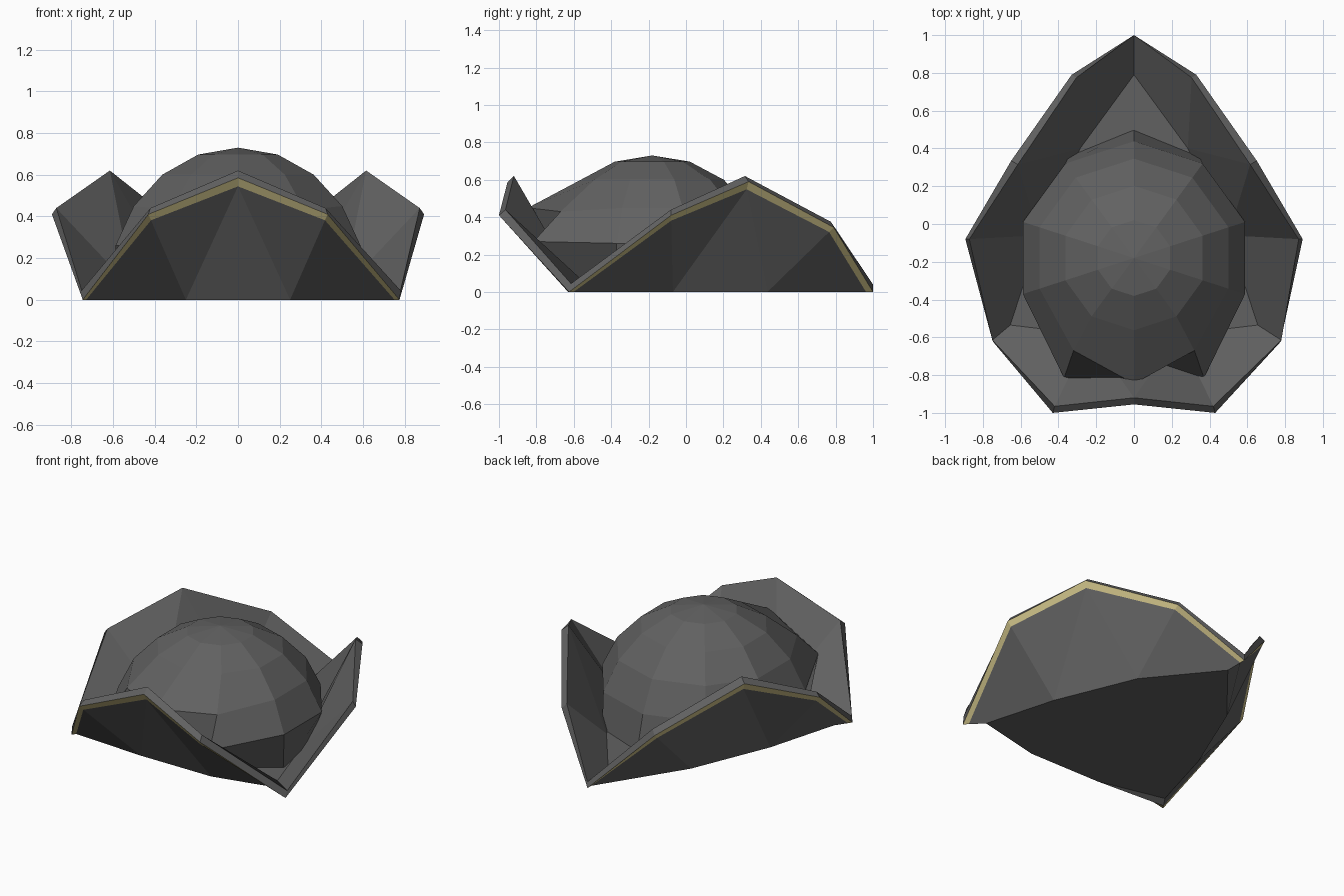
import bpy, bmesh, math
from mathutils import Vector

if "Cube" in bpy.data.objects:
    bpy.data.objects.remove(bpy.data.objects["Cube"])

def mat(name, col):
    m = bpy.data.materials.new(name)
    m.diffuse_color = (*col, 1)
    m.use_nodes = True
    m.node_tree.nodes["Principled BSDF"].inputs["Base Color"].default_value = m.diffuse_color
    return m

felt = mat("dark_felt", (0.12, 0.12, 0.12))
gold = mat("gold_trim", (0.6, 0.52, 0.24))

def finish(name, bm, mats):
    bmesh.ops.recalc_face_normals(bm, faces=bm.faces)
    me = bpy.data.meshes.new(name)
    bm.to_mesh(me)
    bm.free()
    for m in mats:
        me.materials.append(m)
    ob = bpy.data.objects.new(name, me)
    bpy.context.collection.objects.link(ob)
    return ob

def mirrored(half):
    """Right-hand points front to back, completed by the left-hand ones."""
    left = [(-x, y, z) for x, y, z in reversed(half) if x > 0]
    return [Vector(p) for p in half + left]

# Brim rings: 12 rim points, 9 base points (three upturned sides)
rim_out = mirrored([(0, -.955, .585), (.43, -1, .41), (.76, -.625, 0), (.893, -.08, .41),
                    (.65, .335, .59), (.33, .79, .345), (0, 1, 0)])
rim_in = mirrored([(0, -.92, .62), (.42, -.965, .44), (.775, -.615, .045), (.872, -.08, .44),
                   (.615, .315, .62), (.305, .775, .375), (0, 1, .04)])
# The two front corners are slightly uneven
rim_out[2].x, rim_out[10].x = .775, -.745
rim_in[2].x, rim_in[10].x = .78, -.75
base = mirrored([(.25, -.63, 0), (.68, -.53, 0), (.55, -.07, 0), (.34, .435, 0), (0, .85, 0)])
floor = mirrored([(.235, -.585, .045), (.655, -.535, .045), (.5, -.06, .045),
                  (.285, .4, .045), (0, .79, .045)])

# Lower edge of the gold trim, a little way down the outer face
trim_low = [None] * 12
for k in range(3):
    b = [base[(1 + 3 * k + i) % 9] for i in range(4)]
    feet = [b[0], b[1], (b[1] + b[2]) / 2, b[2]]
    for i in range(4):
        r = (2 + 4 * k + i) % 12
        trim_low[r] = rim_out[r].lerp(feet[i], .07 if i else .25)

bm = bmesh.new()
add = lambda pts: [bm.verts.new(p) for p in pts]
RO, RI, B, F, T = map(add, (rim_out, rim_in, base, floor, trim_low))

def flaps(rim, ring):
    for k in range(3):
        r = [rim[(2 + 4 * k + i) % 12] for i in range(5)]
        b = [ring[(1 + 3 * k + i) % 9] for i in range(4)]
        for f in ((r[0], r[1], b[1], b[0]), (r[1], r[2], b[1]), (b[1], r[2], b[2]),
                  (r[2], r[3], b[2]), (r[3], r[4], b[3], b[2])):
            bm.faces.new(f)

flaps(T, B)
flaps(RI, F)
bm.faces.new(B)
bm.faces.new(F)
for i in range(12):
    j = (i + 1) % 12
    bm.faces.new((RO[i], RO[j], RI[j], RI[i]))
    bm.faces.new((T[i], T[j], RO[j], RO[i])).material_index = 1
finish("upturned_brim", bm, (felt, gold))

# Crown: ten-sided half dome, lower points fitted to the inside of the brim
fitted = {(3, 7): (0, -.845, .45), (3, 8): (.32, -.67, .43), (4, 8): (.37, -.815, .27),
          (4, 7): (0, -.74, .26), (5, 8): (.25, -.6, .03), (5, 7): (0, -.6, .03),
          (5, 9): (.58, -.37, .03), (5, 0): (.5, 0, .03), (5, 1): (.345, .36, .03),
          (5, 2): (0, .5, .03)}
bm = bmesh.new()
cy, cz, R, H, n = -.18, .05, .65, .68, 10
rings = []
for k in range(1, 6):
    t = math.radians(18 * k)
    ring = []
    for s in range(n):
        a = math.radians(18 + 36 * s)
        p = (R * math.sin(t) * math.cos(a), cy + R * math.sin(t) * math.sin(a),
             cz + H * math.cos(t))
        twin = (4 - s) % n                      # same point on the other side
        if (k, s) in fitted:
            p = fitted[k, s]
        elif (k, twin) in fitted:
            x, y, z = fitted[k, twin]
            p = (-x, y, z)
        ring.append(bm.verts.new(p))
    rings.append(ring)
top = bm.verts.new((0, cy, cz + H))
for s in range(n):
    e = (s + 1) % n
    bm.faces.new((top, rings[0][s], rings[0][e]))
    for lo, hi in zip(rings[1:], rings):
        bm.faces.new((lo[s], lo[e], hi[e], hi[s]))
bm.faces.new(rings[-1])
finish("crown", bm, (felt,))
